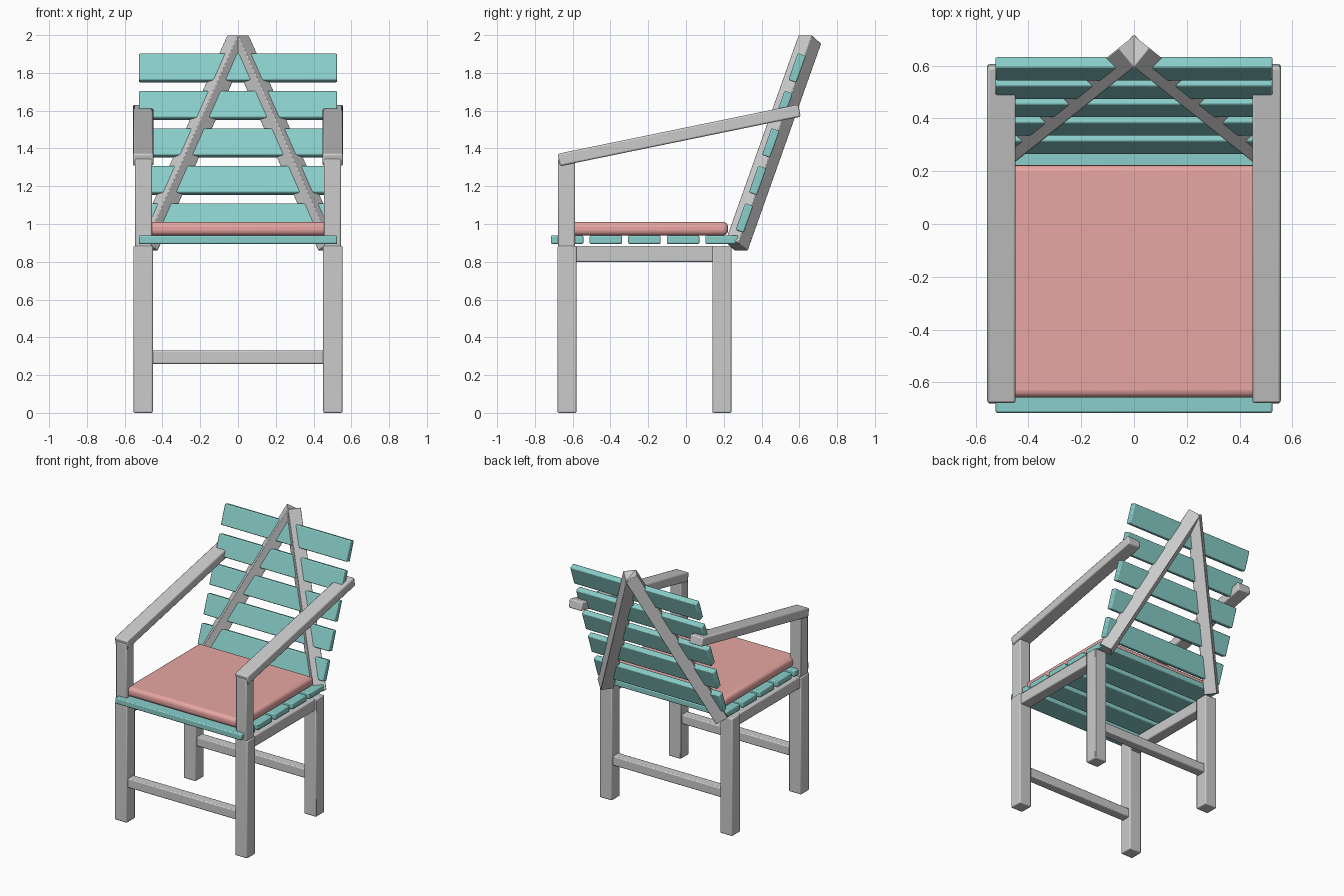
import bpy, math
from mathutils import Matrix, Vector

if "Cube" in bpy.data.objects:
    bpy.data.objects.remove(bpy.data.objects["Cube"])


def material(name, color):
    m = bpy.data.materials.new(name)
    m.diffuse_color = color
    m.use_nodes = True
    m.node_tree.nodes["Principled BSDF"].inputs["Base Color"].default_value = m.diffuse_color
    return m


TEAL = material("teal_paint", (0.25, 0.62, 0.59, 1))
PINK = material("pink_fabric", (0.80, 0.38, 0.36, 1))


def box(name, center, size, rot=None, bevel=0.007, segments=2, mat=None):
    bpy.ops.mesh.primitive_cube_add(size=1)
    ob = bpy.context.object
    ob.name = name
    ob.data.transform(Matrix.Diagonal((*size, 1)))
    ob.matrix_world = Matrix.Translation(center) @ (rot or Matrix()).to_4x4()
    b = ob.modifiers.new("bevel", "BEVEL")
    b.width, b.segments = bevel, segments
    if mat:
        ob.data.materials.append(mat)
    bpy.ops.object.shade_smooth_by_angle(angle=math.radians(35))
    return ob


for side, s in (("left", -1), ("right", 1)):
    # legs, arm post and side rail
    box(f"{side}_front_leg", (s * 0.502, -0.63, 0.442), (0.102, 0.1, 0.884))
    box(f"{side}_rear_leg", (s * 0.502, 0.19, 0.442), (0.102, 0.1, 0.884))
    box(f"{side}_arm_post", (s * 0.5, -0.632, 1.11), (0.09, 0.09, 0.47))
    box(f"{side}_side_rail", (s * 0.5, -0.22, 0.842), (0.085, 0.74, 0.085))

    # sloping armrest
    box(f"{side}_armrest", (s * 0.502, -0.036, 1.47), (0.108, 1.30, 0.066),
        Matrix.Rotation(math.radians(11.6), 3, "X"), bevel=0.009)

    # leaning back beam: square section, rising inwards and backwards
    axis = Vector((-s * 0.444, 0.355, 1)).normalized()
    across = Vector((s * 0.355, 0.444, 0)).normalized()
    depth = axis.cross(across)
    if depth.y < 0:
        depth.negate()
    if depth.cross(across).dot(axis) < 0:
        rot = Matrix((-depth, across, axis)).transposed()
    else:
        rot = Matrix((depth, across, axis)).transposed()
    length, w = 1.26, 0.092
    center = (Vector((0, 0.595, 2.0)) + across * w / 2 + depth * w / 2
              - axis * length / 2)
    box(f"{side}_back_beam", center, (w, w, length), rot, bevel=0.004)

# low stretchers between the legs
for name, y in (("front", -0.63), ("rear", 0.19)):
    box(f"{name}_stretcher", (0, y, 0.295), (0.92, 0.07, 0.07))

for i in range(5):
    # seat slats
    box(f"seat_slat_{i + 1}", (0, -0.629 + 0.2045 * i, 0.917),
        (1.05, 0.172, 0.045), mat=TEAL)
    # back slats
    box(f"back_slat_{i + 1}", (0, 0.588 - 0.0697 * i, 1.826 - 0.1985 * i),
        (1.05, 0.045, 0.15), Matrix.Rotation(math.radians(-19.5), 3, "X"),
        mat=TEAL)

# cushion
box("seat_cushion", (0, -0.217, 0.975), (0.96, 0.88, 0.072),
    bevel=0.028, segments=4, mat=PINK)
